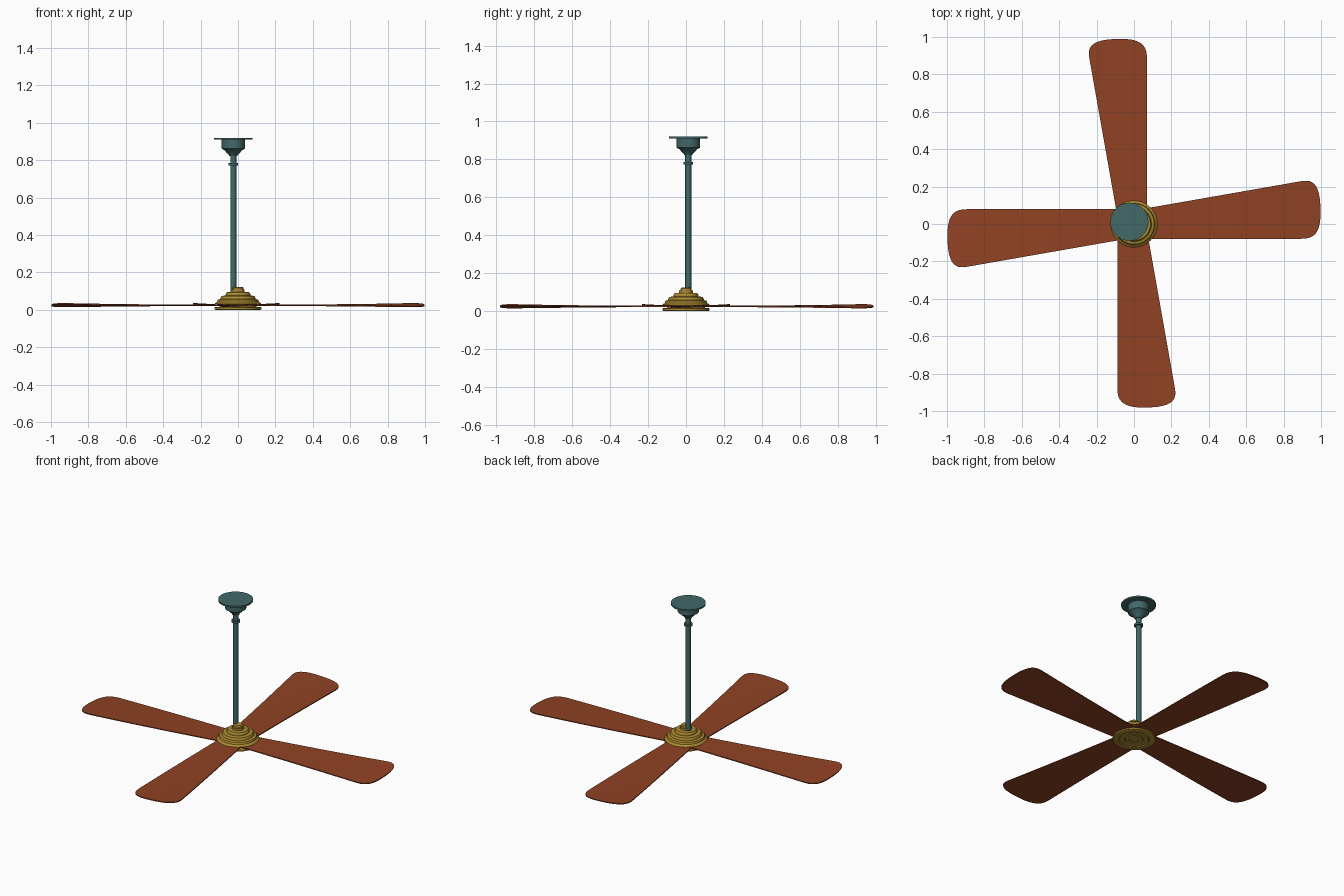
import bpy, bmesh, math
from mathutils import Matrix

if "Cube" in bpy.data.objects:
    bpy.data.objects.remove(bpy.data.objects["Cube"])


def material(name, rgb):
    m = bpy.data.materials.new(name)
    m.diffuse_color = (*rgb, 1)
    m.use_nodes = True
    m.node_tree.nodes["Principled BSDF"].inputs["Base Color"].default_value = m.diffuse_color
    return m


TEAL = material("dark_teal", (0.055, 0.14, 0.14))
BRASS = material("aged_brass", (0.42, 0.26, 0.03))
WOOD = material("red_brown_wood", (0.28, 0.055, 0.017))


def finish(name, bm, mat, angle):
    bmesh.ops.recalc_face_normals(bm, faces=bm.faces)
    me = bpy.data.meshes.new(name)
    bm.to_mesh(me)
    bm.free()
    me.materials.append(mat)
    ob = bpy.data.objects.new(name, me)
    bpy.context.collection.objects.link(ob)
    bpy.ops.object.select_all(action='DESELECT')
    ob.select_set(True)
    bpy.context.view_layer.objects.active = ob
    bpy.ops.object.shade_smooth_by_angle(angle=math.radians(angle))
    return ob


def lathe(name, profile, centre, mat, n=40):
    """Spin an (r, z) profile, starting and ending on the axis."""
    bm = bmesh.new()
    vs = [bm.verts.new((r, 0, z)) for r, z in profile]
    es = [bm.edges.new(p) for p in zip(vs, vs[1:])]
    bmesh.ops.spin(bm, geom=vs + es, cent=(0, 0, 0), axis=(0, 0, 1),
                   angle=math.tau, steps=n, use_duplicate=False)
    bmesh.ops.remove_doubles(bm, verts=bm.verts, dist=1e-5)
    bmesh.ops.translate(bm, verts=bm.verts, vec=(*centre, 0))
    return finish(name, bm, mat, 30)


# Ceiling canopy and rod, slightly off the hub axis
ROD = (-0.025, 0.012)
lathe("ceiling_canopy", [(0, 0.92), (0.102, 0.92), (0.102, 0.91), (0.062, 0.91),
      (0.062, 0.862), (0.046, 0.853), (0.036, 0.84), (0.026, 0.832),
      (0.021, 0.822), (0, 0.822)], ROD, TEAL)
lathe("down_rod", [(0, 0.835), (0.016, 0.835), (0.016, 0.095), (0, 0.095)], ROD, TEAL, 20)
lathe("rod_collar", [(0, 0.785), (0.026, 0.785), (0.026, 0.772), (0, 0.772)], ROD, TEAL, 24)

# Stepped motor housing
lathe("motor_housing", [(0, 0.123), (0.024, 0.123), (0.03, 0.118), (0.03, 0.108),
      (0.036, 0.108), (0.036, 0.096), (0.06, 0.094), (0.066, 0.085), (0.066, 0.077),
      (0.088, 0.074), (0.094, 0.062), (0.094, 0.058), (0.108, 0.054), (0.112, 0.042),
      (0.122, 0.036), (0.125, 0.031), (0.10, 0.029), (0.10, 0.013), (0, 0.013)],
      (0, 0), BRASS)
# Bottom plate with shallow rings underneath
lathe("bottom_plate", [(0, 0.016), (0.118, 0.016), (0.125, 0.012), (0.125, 0.003),
      (0.118, 0), (0.09, 0), (0.085, 0.005), (0.055, 0.005), (0.05, 0.001),
      (0.03, 0.001), (0.026, 0.005), (0, 0.005)], (0, 0), BRASS)


def half_width_edges(x):
    """Low and high side of the blade at distance x along it."""
    lo, hi = -0.079, 0.09 + 0.175 * (x - 0.1)
    start = 0.88
    if x > start:
        t = (x - start) / (0.997 - start)
        mid = 0.06
        k = max(0.0, 1 - t ** 3.2) ** (1 / 2.6)
        lo, hi = mid + (lo - mid) * k, mid + (hi - mid) * k
    return lo, hi


# Four tapered blades with a gentle twist toward the tip
stations = [0.08, 0.2, 0.35, 0.5, 0.65, 0.78, 0.88] + \
    [0.88 + 0.117 * math.sin(i / 12 * math.pi / 2) for i in range(1, 13)]
COLS = 8
for k in range(4):
    bm = bmesh.new()
    layers = []
    for dz in (0.003, -0.003):
        rows = []
        for x in stations:
            lo, hi = half_width_edges(x)
            row = []
            for j in range(COLS + 1):
                y = lo + (hi - lo) * j / COLS
                z = 0.025 + 0.055 * (y - 0.075) * min(1, 0.1 + x * x) + dz
                row.append(bm.verts.new((x, y, z)))
            rows.append(row)
        for a, b in zip(rows, rows[1:]):
            for j in range(COLS):
                bm.faces.new((a[j], a[j + 1], b[j + 1], b[j]))
        layers.append(rows)
    # rim around the outline
    loops = [[r[0] for r in rs] + rs[-1][1:] + [r[-1] for r in rs[-2::-1]] + rs[0][-2:0:-1]
             for rs in layers]
    n = len(loops[0])
    for i in range(n):
        bm.faces.new((loops[0][i], loops[0][(i + 1) % n],
                      loops[1][(i + 1) % n], loops[1][i]))
    bmesh.ops.remove_doubles(bm, verts=bm.verts, dist=1e-5)
    odd = k % 2
    scale = Matrix.Diagonal((0.988 if odd else 1, 1, 1, 1))
    shift = Matrix.Translation((-0.01, 0.004, 0) if odd else (0, 0, 0))
    bm.transform(shift @ Matrix.Rotation(k * math.pi / 2, 4, 'Z') @ scale)
    finish(f"blade_{k + 1}", bm, WOOD, 40)
